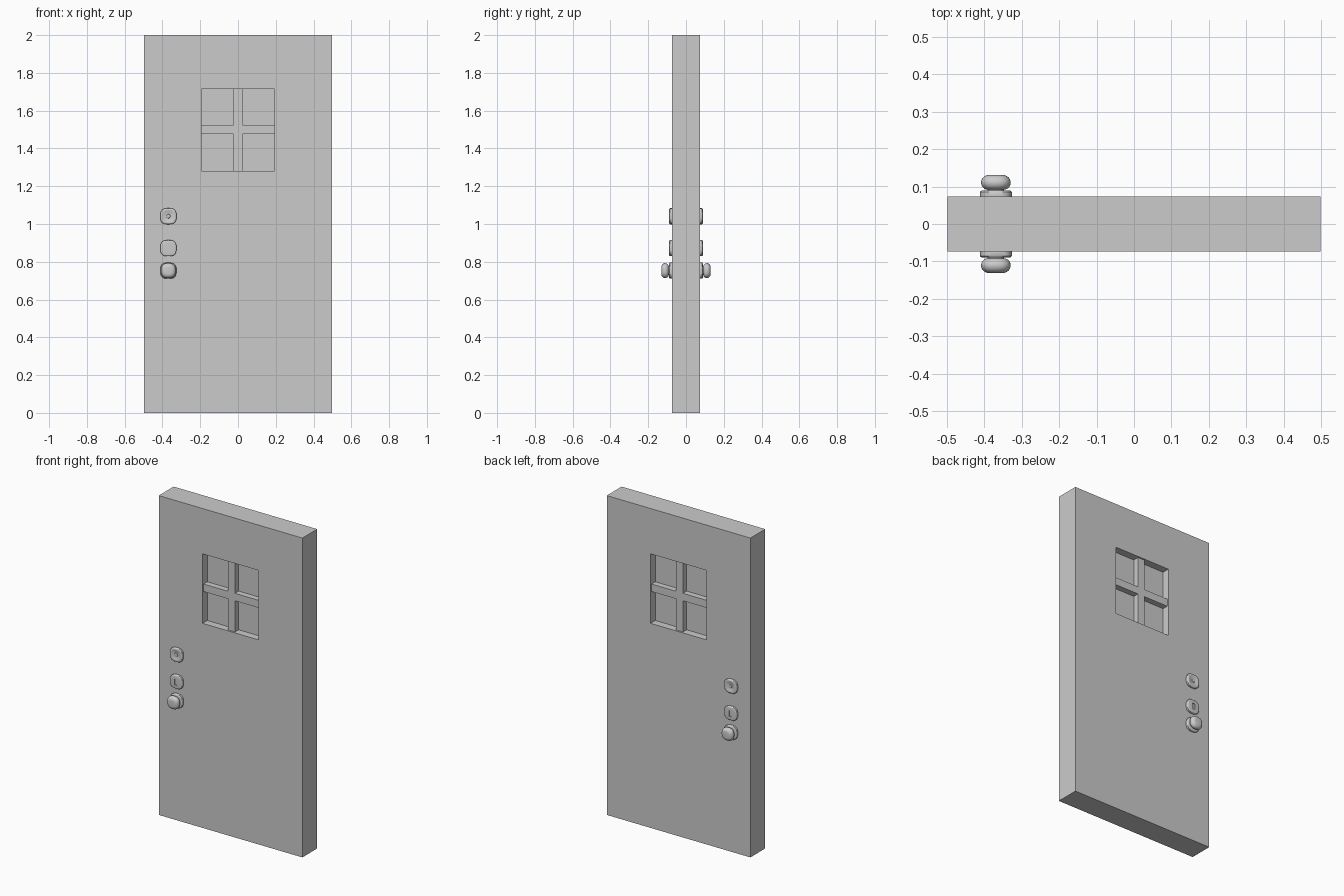
import bpy, bmesh
from math import cos, sin, pi, radians

if "Cube" in bpy.data.objects:
    bpy.data.objects.remove(bpy.data.objects["Cube"])

W, H, T = 0.4975, 2.0, 0.0735          # half width, height, half thickness
WX, WZ0, WZ1 = 0.194, 1.281, 1.716     # window opening
HX = -0.3685                           # hardware centre line


def finish(name, bm, smooth=False):
    bmesh.ops.recalc_face_normals(bm, faces=bm.faces)
    mesh = bpy.data.meshes.new(name)
    bm.to_mesh(mesh)
    bm.free()
    ob = bpy.data.objects.new(name, mesh)
    bpy.context.collection.objects.link(ob)
    if smooth:
        bpy.ops.object.select_all(action='DESELECT')
        ob.select_set(True)
        bpy.context.view_layer.objects.active = ob
        bpy.ops.object.shade_smooth_by_angle(angle=radians(40))
    return ob


def box(name, x0, x1, y0, y1, z0, z1):
    bm = bmesh.new()
    bmesh.ops.create_cube(bm, size=1)
    for v in bm.verts:
        v.co.x = x0 if v.co.x < 0 else x1
        v.co.y = y0 if v.co.y < 0 else y1
        v.co.z = z0 if v.co.z < 0 else z1
    return finish(name, bm)


def loft(name, z, rings, side, n=40):
    """Rounded-square rings (distance from door face, half width, half height, exponent)."""
    bm = bmesh.new()
    loops = []
    for d, a, b, e in rings:
        loop = []
        for i in range(n):
            c, s = cos(2 * pi * i / n), sin(2 * pi * i / n)
            r = (abs(c) ** e + abs(s) ** e) ** (-1 / e)
            loop.append(bm.verts.new((HX + a * r * c, side * (T + d), z + b * r * s)))
        loops.append(loop)
    for p, q in zip(loops, loops[1:]):
        for i in range(n):
            j = (i + 1) % n
            bm.faces.new((p[i], p[j], q[j], q[i]))
    bm.faces.new(loops[0])
    bm.faces.new(loops[-1])
    return finish(name, bm, True)


# Door slab with the window opening
bm = bmesh.new()


def rect(x, z0, z1, y):
    return [bm.verts.new(p) for p in ((-x, y, z0), (x, y, z0), (x, y, z1), (-x, y, z1))]


of, ob_, inf, inb = (rect(W, 0, H, -T), rect(W, 0, H, T),
                     rect(WX, WZ0, WZ1, -T), rect(WX, WZ0, WZ1, T))
for p, q in ((of, inf), (inf, inb), (inb, ob_), (ob_, of)):
    for i in range(4):
        j = (i + 1) % 4
        bm.faces.new((p[i], p[j], q[j], q[i]))
finish("door_slab", bm)

# Window pane and crossbars
box("window_pane", -WX, WX, -0.027, 0.027, WZ0, WZ1)
B, D, ZC = 0.0235, 0.064, 1.5
box("vertical_bar", -B, B, -D, D, WZ0, WZ1)
box("horizontal_bar_left", -WX, -B, -D, D, ZC - B, ZC + B)
box("horizontal_bar_right", B, WX, -D, D, ZC - B, ZC + B)

# Hardware on both faces
plate = [(-0.004, 0.042, 0.042, 3), (0.002, 0.0425, 0.0425, 3), (0.012, 0.0425, 0.0425, 3),
         (0.015, 0.040, 0.040, 3), (0.016, 0.035, 0.035, 3)]
slot = [(0.016, 0.009, 0.019, 8), (0.010, 0.009, 0.019, 8)]
peephole = [(0.016, 0.030, 0.030, 3), (0.013, 0.024, 0.024, 2.6), (0.012, 0.011, 0.011, 2),
            (0.015, 0.010, 0.010, 2), (0.016, 0.007, 0.007, 2)]
knob = [(0.010, 0.022, 0.022, 2.5), (0.018, 0.022, 0.022, 2.5)]
for k in range(13):
    t = -pi / 2 + 0.55 + (pi - 0.6) * k / 12
    r = 0.017 + 0.0225 * cos(t)
    knob.append((0.037 + 0.0205 * sin(t), r, r, 2.5))
for side, tag in ((-1, "front"), (1, "back")):
    loft("peephole_plate_" + tag, 1.041, plate + peephole, side)
    loft("keyhole_plate_" + tag, 0.872, plate + slot, side)
    loft("knob_plate_" + tag, 0.753, plate, side)
    loft("door_knob_" + tag, 0.753, knob, side)
